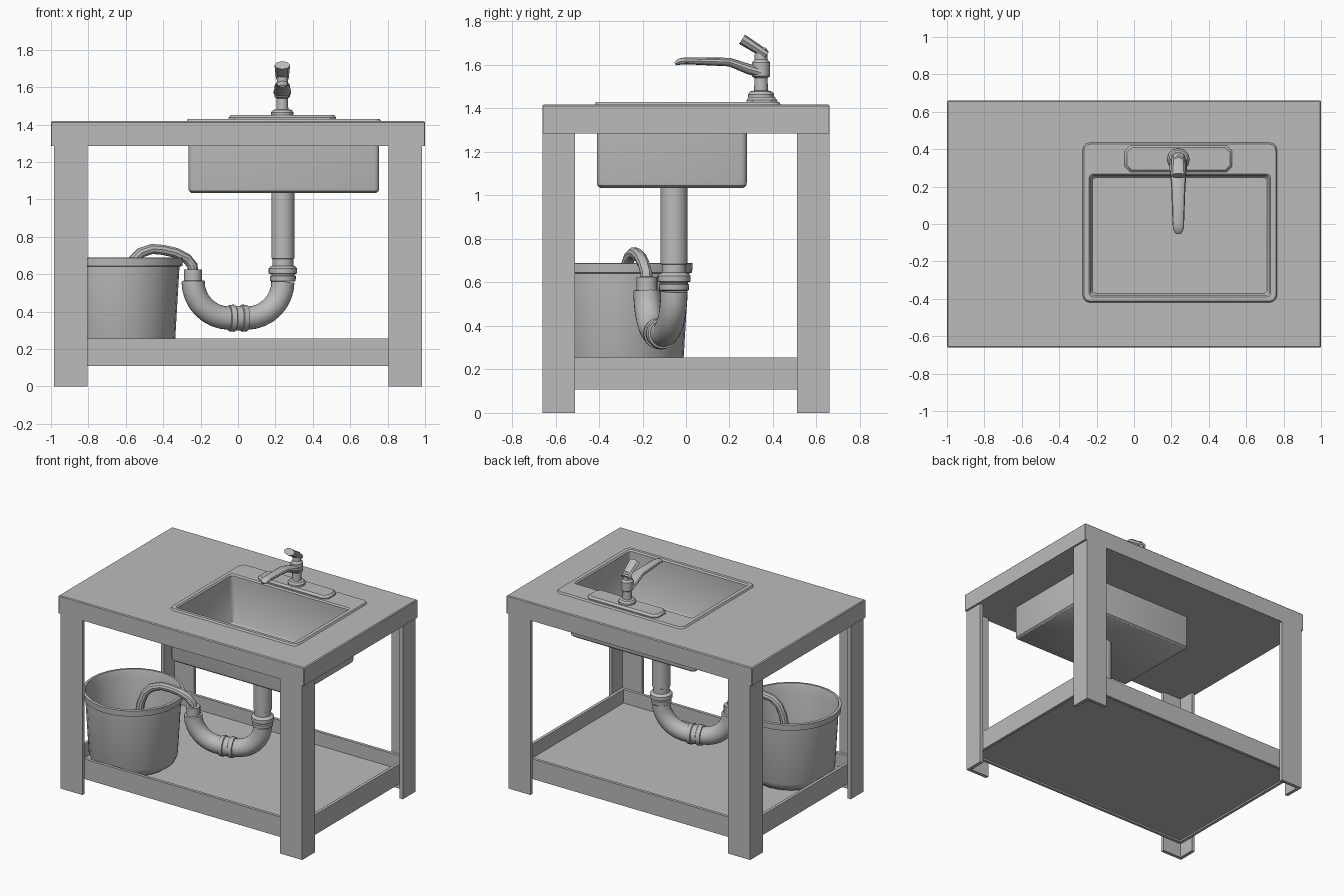
import bpy, bmesh, math
from mathutils import Vector

if "Cube" in bpy.data.objects:
    bpy.data.objects.remove(bpy.data.objects["Cube"])

grey = bpy.data.materials.new("plain_grey")
grey.diffuse_color = (0.5, 0.5, 0.5, 1)
grey.use_nodes = True
grey.node_tree.nodes["Principled BSDF"].inputs["Base Color"].default_value = grey.diffuse_color


def finish(name, bm, angle=35):
    bmesh.ops.recalc_face_normals(bm, faces=bm.faces)
    me = bpy.data.meshes.new(name)
    bm.to_mesh(me)
    bm.free()
    me.shade_smooth()
    me.set_sharp_from_angle(angle=math.radians(angle))
    me.materials.append(grey)
    ob = bpy.data.objects.new(name, me)
    bpy.context.collection.objects.link(ob)
    return ob


def skin(name, rings, closed=False, cap_start=True, cap_end=True, angle=35):
    """Join rings of equal point count into one surface."""
    bm = bmesh.new()
    vs = [[bm.verts.new(p) for p in ring] for ring in rings]
    n = len(vs[0])
    pairs = list(zip(vs, vs[1:])) + ([(vs[-1], vs[0])] if closed else [])
    for a, b in pairs:
        for i in range(n):
            j = (i + 1) % n
            bm.faces.new((a[i], a[j], b[j], b[i]))
    if not closed:
        if cap_start:
            bm.faces.new(vs[0])
        if cap_end:
            bm.faces.new(vs[-1])
    return finish(name, bm, angle)


def rect(x0, x1, y0, y1, z, r=0.0, seg=1):
    """Rectangle ring with rounded or chamfered corners."""
    pts = []
    corners = [(x1 - r, y1 - r), (x0 + r, y1 - r), (x0 + r, y0 + r), (x1 - r, y0 + r)]
    for k, (cx, cy) in enumerate(corners):
        for i in range(seg + 1):
            a = math.pi / 2 * (k + i / seg)
            pts.append((cx + r * math.cos(a), cy + r * math.sin(a), z))
    return pts


def lathe(name, cx, cy, profile, sides=20):
    rings = [[(cx + r * math.cos(2 * math.pi * i / sides),
               cy + r * math.sin(2 * math.pi * i / sides), z) for i in range(sides)]
             for r, z in profile]
    return skin(name, rings)


def tube(name, pts, radii, side, flat=1.0, sides=16):
    """Sweep an ellipse along a path; side is the rough normal of the path plane."""
    pts = [Vector(p) for p in pts]
    rings = []
    for i, p in enumerate(pts):
        t = (pts[min(i + 1, len(pts) - 1)] - pts[max(i - 1, 0)]).normalized()
        s = Vector(side)
        s = (s - t * s.dot(t)).normalized()
        n = t.cross(s)
        rings.append([p + radii[i] * (s * math.cos(a) + n * flat * math.sin(a))
                      for a in (2 * math.pi * k / sides for k in range(sides))])
    return skin(name, rings)


def box(name, x0, x1, y0, y1, z0, z1):
    bm = bmesh.new()
    bmesh.ops.create_cube(bm, size=1)
    for v in bm.verts:
        v.co = ((x0 + x1) / 2 + v.co.x * (x1 - x0), (y0 + y1) / 2 + v.co.y * (y1 - y0),
                (z0 + z1) / 2 + v.co.z * (z1 - z0))
    return finish(name, bm)


# Table top with an opening for the sink
B = (-0.265, 0.755, -0.41, 0.28)
skin("table_top", [rect(-1, 1, -.66, .66, 1.285, .003),
                   rect(-1, 1, -.66, .66, 1.412, .003),
                   rect(-.994, .994, -.654, .654, 1.418, .003),
                   rect(*B, 1.418, .02), rect(*B, 1.285, .02)], closed=True)

# Angle-section legs
T = 0.025
for sx, xn in ((-1, "left"), (1, "right")):
    for sy, yn in ((-1, "front"), (1, "back")):
        prof = [(.985, .66), (.805, .66), (.805, .66 - T), (.985 - T, .66 - T),
                (.985 - T, .51), (.985, .51)]
        skin(f"{yn}_{xn}_leg", [[(sx * x, sy * y, z) for x, y in prof] for z in (0, 1.285)])

# Lower shelf and its rails
box("shelf", -.94, .94, -.615, .615, .12, .155)
for s, n in ((-1, "front"), (1, "back")):
    a, b = sorted((s * .635, s * .613))
    box(n + "_rail", -.96, .96, a, b, .108, .255)
for s, n in ((-1, "left"), (1, "right")):
    a, b = sorted((s * .96, s * .938))
    box(n + "_rail", a, b, -.613, .613, .108, .255)

# Sink: outer basin, rim, then the inside of the bowl
skin("sink", [rect(-.25, .74, -.395, .265, 1.035, .02, 3),
              rect(-.262, .752, -.407, .277, 1.045, .025, 3),
              rect(-.265, .755, -.41, .28, 1.06, .025, 3),
              rect(-.265, .755, -.41, .28, 1.417, .025, 3),
              rect(-.275, .765, -.42, .435, 1.418, .04, 3),
              rect(-.268, .758, -.413, .428, 1.43, .035, 3),
              rect(-.24, .73, -.39, .267, 1.43, .02, 3),
              rect(-.232, .722, -.382, .259, 1.42, .02, 3),
              rect(-.232, .722, -.382, .259, 1.08, .02, 3),
              rect(-.222, .712, -.372, .249, 1.065, .02, 3)])

# Tap: base plate, post, spout and lever
FX, FY = 0.237, 0.345
skin("tap_plate", [rect(-.05, .525, .278, .42, 1.428, .03),
                   rect(-.05, .525, .278, .42, 1.438, .03),
                   rect(-.038, .513, .29, .408, 1.452, .025)])
lathe("tap_post", FX, FY, [(.06, 1.45), (.06, 1.465), (.05, 1.478), (.032, 1.482), (.03, 1.54),
                           (.042, 1.548), (.042, 1.61), (.03, 1.625), (.028, 1.67),
                           (.02, 1.68)], 12)
tube("tap_spout", [(FX, .345, 1.565), (FX, .29, 1.58), (FX, .2, 1.613), (FX, .0, 1.619),
                   (FX, -.03, 1.615), (FX, -.05, 1.605)],
     [.046, .046, .038, .031, .028, .016], (1, 0, 0), .52, 12)
tube("tap_lever", [(FX, .37, 1.645), (FX, .33, 1.672), (FX, .258, 1.718)],
     [.034, .037, .042], (1, 0, 0), .6, 8)

# Drain pipe with its coupling
PY = -0.055
lathe("drain_pipe", .24, PY, [(.06, .56), (.068, .565), (.07, .59), (.062, .594), (.062, .60),
                              (.076, .604), (.076, .63), (.068, .64), (.056, .645),
                              (.056, .682), (.062, .685), (.062, 1.04)], 24)

# Trap bend, turned slightly in plan, with a ribbed centre joint
SL = 0.26
MY = PY - .24 * SL


def bend(u, z):
    return (u, MY + u * SL, z)


arc = [bend(.045 + .195 * math.cos(a), .56 - .195 * math.sin(a))
       for a in (math.pi / 2 * i / 8 for i in range(9))]
arc2 = [bend(-.045 - .195 * math.cos(a), .56 - .195 * math.sin(a))
        for a in (math.pi / 2 * i / 8 for i in range(8, -1, -1))]
tube("trap_bend", arc + arc2, [.062] * 18, (-SL, 1, 0), 1, 24)
joint = [(-.05, .06), (-.047, .07), (-.02, .073), (-.016, .066), (.016, .066),
         (.02, .073), (.047, .07), (.05, .06)]
tube("trap_joint", [bend(u, .365) for u, r in joint], [r for u, r in joint],
     (-SL, 1, 0), 1, 24)
EY = MY - .24 * SL
lathe("trap_end", -.24, EY, [(.062, .55), (.06, .563), (.048, .566), (.048, .625),
                             (.03, .626)], 20)

# Hose into the bucket
hose = [(-.24, EY, .60), (-.243, EY - .003, .645), (-.275, -.195, .685), (-.335, -.21, .715),
        (-.40, -.225, .73), (-.46, -.24, .735), (-.52, -.26, .715), (-.565, -.275, .67),
        (-.59, -.285, .60), (-.60, -.29, .53)]
tube("hose", hose, [.028] * len(hose), (-SL, 1, 0), 1, 10)

# Bucket: outside up to the rim, then down the inside
lathe("bucket", -.635, -.31, [(.20, .156), (.25, .165), (.282, .19), (.298, .23), (.322, .64),
                              (.338, .645), (.341, .688), (.322, .69), (.308, .64),
                              (.286, .23), (.25, .19), (.20, .18)], 28)
